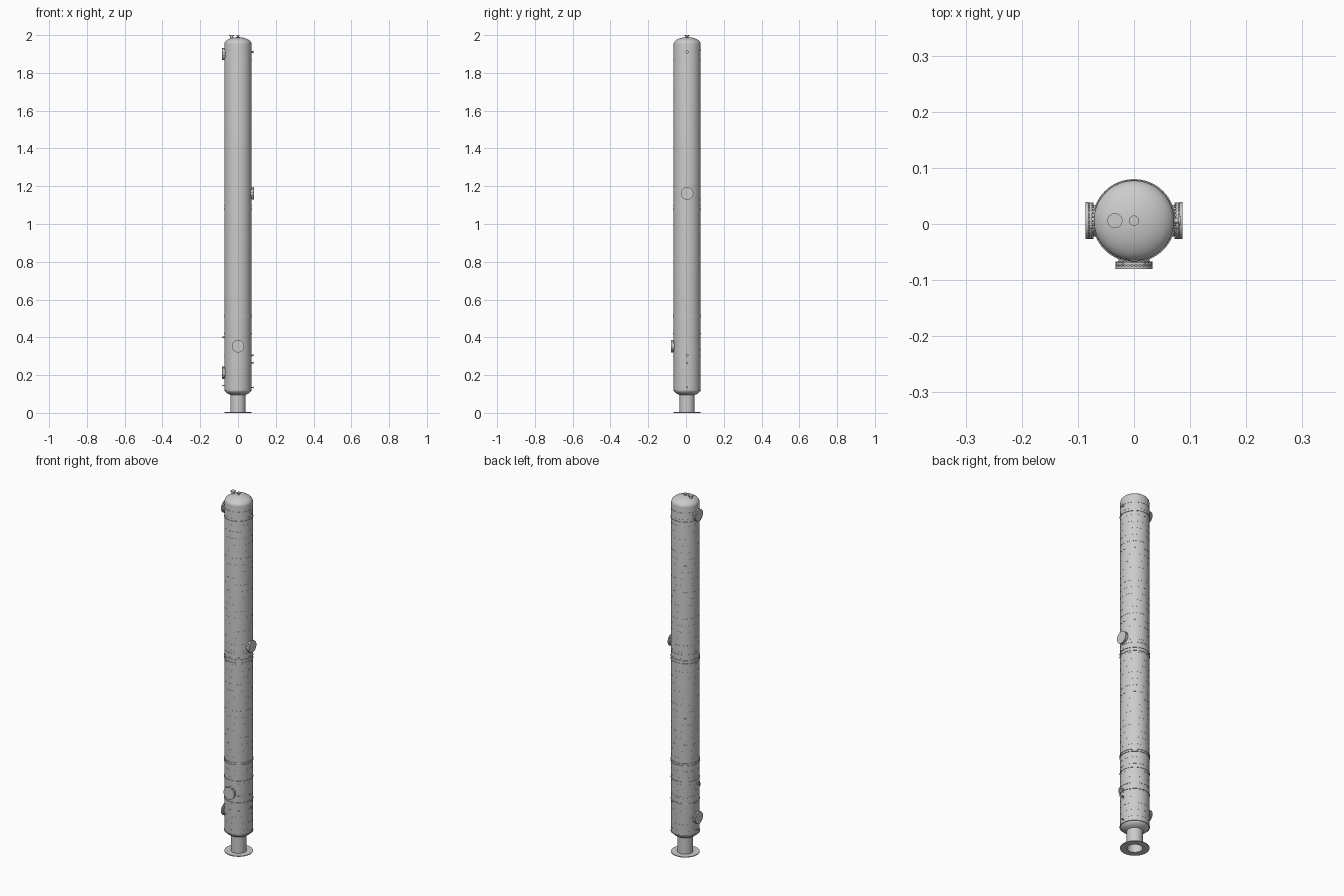
import bpy, bmesh, math
from mathutils import Matrix, Vector

if "Cube" in bpy.data.objects:
    bpy.data.objects.remove(bpy.data.objects["Cube"])

CY = 0.006      # column axis offset in y
R = 0.0715      # shell radius


def lathe(bm, profile, mat, seg, closed=False):
    """Spin an (r, z) profile around local z; r = 0 makes a pole."""
    rings = []
    for r, z in profile:
        if r < 1e-6:
            rings.append([bm.verts.new(mat @ Vector((0, 0, z)))])
        else:
            rings.append([bm.verts.new(mat @ Vector((r * math.cos(2 * math.pi * i / seg),
                                                     r * math.sin(2 * math.pi * i / seg), z)))
                          for i in range(seg)])
    pairs = list(zip(rings, rings[1:]))
    if closed:
        pairs.append((rings[-1], rings[0]))
    for a, b in pairs:
        for i in range(seg):
            j = (i + 1) % seg
            if len(a) == 1:
                bm.faces.new((a[0], b[j], b[i]))
            elif len(b) == 1:
                bm.faces.new((a[i], a[j], b[0]))
            else:
                bm.faces.new((a[i], a[j], b[j], b[i]))


def finish(name, bm):
    bmesh.ops.recalc_face_normals(bm, faces=bm.faces)
    me = bpy.data.meshes.new(name)
    bm.to_mesh(me)
    bm.free()
    ob = bpy.data.objects.new(name, me)
    bpy.context.collection.objects.link(ob)
    bpy.ops.object.select_all(action='DESELECT')
    ob.select_set(True)
    bpy.context.view_layer.objects.active = ob
    bpy.ops.object.shade_smooth_by_angle(angle=math.radians(35))
    return ob


def at(x=0, z=0, direction=(0, 0, 1)):
    rot = Vector(direction).to_track_quat('Z', 'Y').to_matrix().to_4x4()
    return Matrix.Translation((x, CY, z)) @ rot


def turned(name, profile, mat, seg=64, closed=False):
    bm = bmesh.new()
    lathe(bm, profile, mat, seg, closed)
    return finish(name, bm)


# Shell with elliptical heads
D, N = 0.036, 12
bottom = [(R * math.sin(a), 0.125 - D * math.cos(a)) for a in
          [i * math.pi / 2 / N for i in range(N + 1)]]
top = [(R * math.cos(a), 1.953 + D * math.sin(a)) for a in
       [i * math.pi / 2 / N for i in range(N + 1)]]
top[-1] = (0, 1.989)
turned("column_shell", bottom + top, at())

# Hollow skirt and base ring
turned("skirt", [(0.04, 0.003), (0.04, 0.1), (0.038, 0.1), (0.038, 0.003)], at(), 64, True)
turned("base_ring", [(0.038, 0), (0.072, 0), (0.072, 0.004), (0.038, 0.004)], at(), 64, True)


def bands(name, heights, radius, h):
    bm = bmesh.new()
    for z in heights:
        lathe(bm, [(R - 0.003, z - h), (radius, z - h), (radius, z + h), (R - 0.003, z + h)],
              at(), 64, True)
    return finish(name, bm)


# Tray edges, support rings and section seams
bands("tray_edges", [0.145 + 0.037 * i for i in range(48)], R + 0.0004, 0.0008)
bands("support_rings", [0.12, 0.30, 0.42, 0.51, 0.522, 1.08, 1.097, 1.87], 0.074, 0.002)
bands("section_seams", [0.335, 1.128, 1.92], R + 0.0012, 0.003)


# Manways: neck, flange, bolt circle and blind cover
def manway(name, z, direction):
    m = at(0, z, direction)
    bm = bmesh.new()
    lathe(bm, [(0.028, 0.055), (0.028, 0.075), (0.0325, 0.075), (0.0325, 0.079),
               (0.029, 0.079), (0.029, 0.081), (0.033, 0.081), (0.033, 0.086), (0, 0.086)], m, 48)
    for i in range(28):
        a = 2 * math.pi * i / 28
        b = m @ Matrix.Translation((0.0312 * math.cos(a), 0.0312 * math.sin(a), 0))
        lathe(bm, [(0, 0.0725), (0.0015, 0.0725), (0.0015, 0.083)], b, 6)
    return finish(name, bm)


manway("manway_lower_left", 0.212, (-1, 0, 0))
manway("manway_front", 0.353, (0, -1, 0))
manway("manway_middle_right", 1.162, (1, 0, 0))
manway("manway_upper_left", 1.90, (-1, 0, 0))


# Small flanged nozzles
def nozzle(name, mat, r, start, end):
    t = min(0.004, r * 0.5)
    turned(name, [(r * 0.6, start), (r * 0.6, end - t), (r, end - t), (r, end), (0, end)], mat, 24)


for i, (z, side, r) in enumerate([(1.91, 1, 0.008), (0.305, 1, 0.007), (0.265, 1, 0.006),
                                  (0.135, 1, 0.005), (0.40, -1, 0.006), (0.145, -1, 0.006)]):
    nozzle(f"side_nozzle_{i + 1}", at(0, z, (side, 0, 0)), r, 0.06, 0.083)
nozzle("vapour_outlet", at(-0.034), 0.0135, 1.965, 2.0)
nozzle("top_vent", at(0), 0.009, 1.975, 2.0)
